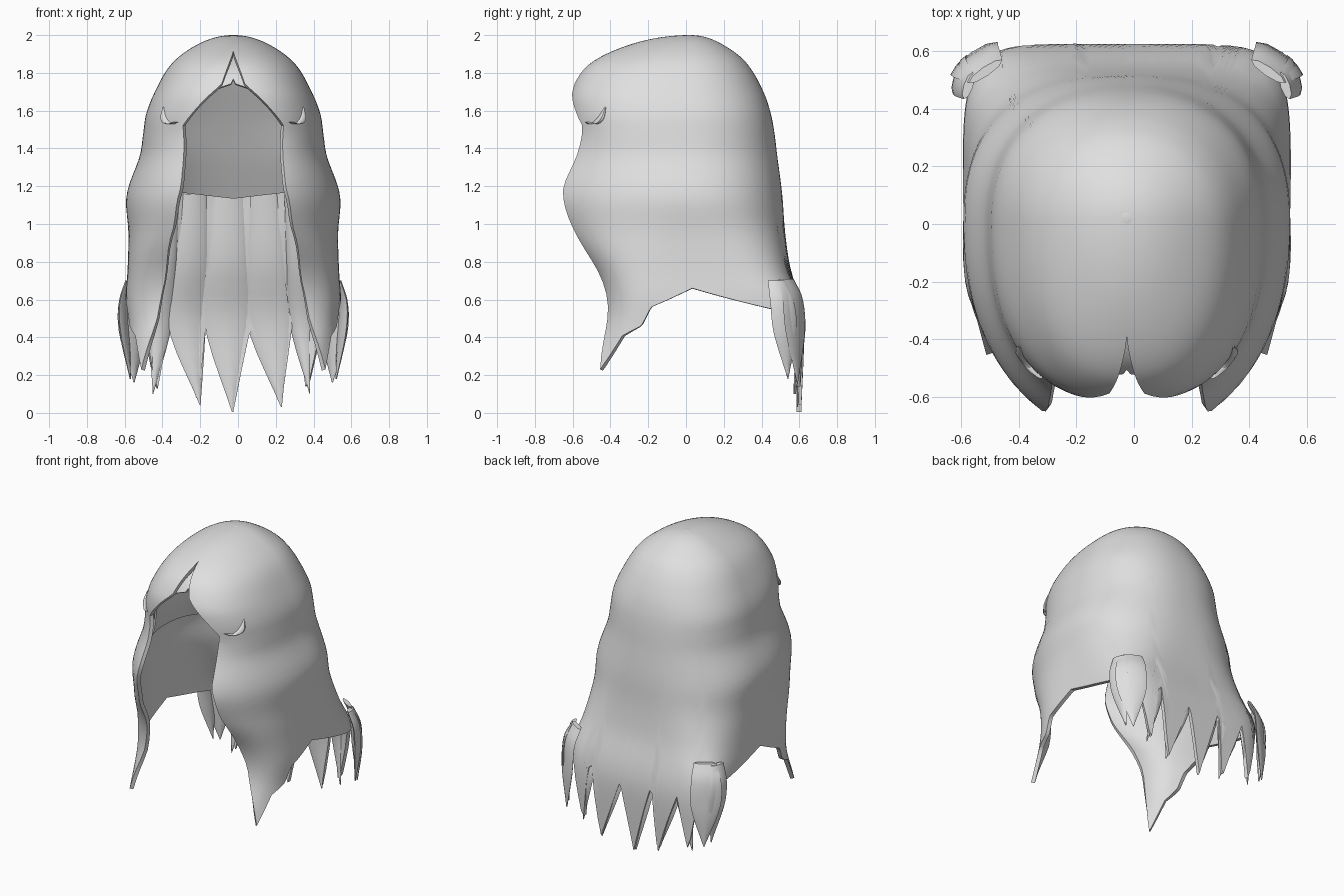
import bpy, bmesh, math
from mathutils import Vector

if "Cube" in bpy.data.objects:
    bpy.data.objects.remove(bpy.data.objects["Cube"])

CX = -0.025  # sideways offset of the head

hair = bpy.data.materials.new("light_grey_hair")
hair.diffuse_color = (0.74, 0.74, 0.74, 1)
hair.use_nodes = True
hair.node_tree.nodes["Principled BSDF"].inputs["Base Color"].default_value = hair.diffuse_color


def smooth(table, t):
    """Smooth interpolation through rows of (key, values...)."""
    t = min(max(t, table[0][0]), table[-1][0])
    i = 0
    while i < len(table) - 2 and t > table[i + 1][0]:
        i += 1
    a, b = table[i], table[i + 1]
    p, n = table[max(i - 1, 0)], table[min(i + 2, len(table) - 1)]
    h = b[0] - a[0]
    k = (t - a[0]) / h
    out = []
    for c in range(1, len(a)):
        ma = (b[c] - p[c]) / (b[0] - p[0]) * h
        mb = (n[c] - a[c]) / (n[0] - a[0]) * h
        out.append((2*k**3 - 3*k*k + 1)*a[c] + (k**3 - 2*k*k + k)*ma
                   + (3*k*k - 2*k**3)*b[c] + (k**3 - k*k)*mb)
    return out


def linear(table, t):
    for a, b in zip(table, table[1:]):
        if t <= b[0]:
            return a[1] + (b[1] - a[1]) * max(0, (t - a[0]) / (b[0] - a[0]))
    return table[-1][1]


def depth(z):
    return math.sqrt(max(0, 2 - z))


# Cross-section by height: half width, front reach, back reach, front and back squareness
section = [(depth(r[0]),) + r[1:] for r in [
    (2.00, 0.002, 0.002, 0.002, 2.0, 2.0),
    (1.95, 0.19, 0.31, 0.18, 2.1, 2.0),
    (1.85, 0.325, 0.51, 0.32, 2.3, 2.1),
    (1.70, 0.415, 0.61, 0.41, 2.5, 2.2),
    (1.58, 0.462, 0.62, 0.45, 2.5, 2.3),
    (1.47, 0.478, 0.61, 0.47, 2.5, 2.3),
    (1.36, 0.495, 0.65, 0.483, 2.3, 2.3),
    (1.15, 0.565, 0.745, 0.51, 2.1, 2.4),
    (0.95, 0.555, 0.66, 0.525, 2.5, 2.9),
    (0.75, 0.560, 0.50, 0.555, 3.4, 4.2),
    (0.60, 0.570, 0.45, 0.60, 3.6, 6.0),
    (0.45, 0.560, 0.47, 0.625, 3.8, 6.5),
    (0.00, 0.545, 0.70, 0.61, 4.0, 6.5)]]

# Angle (from the back) of the front opening by depth below the crown
face_opening = [(depth(z), a) for z, a in [
    (2.0, 180), (1.91, 180), (1.74, 174), (1.52, 154), (1.2, 157),
    (1.0, 153), (0.6, 137), (0.23, 133)]]
cap_opening = [(depth(z), a) for z, a in [
    (2.0, 180), (1.77, 180), (1.73, 168), (1.55, 146), (1.2, 140)]]

# Hem height by signed angle from the back: side edges, then pointed locks across the back
side = [(50, 0.55), (84, 0.66), (107, 0.56), (113, 0.46), (123, 0.41), (135, 0.23)]
outer_hem = [(-a, z) for a, z in reversed(side)] + [
    (-43, 0.54), (-39.5, 0.50), (-35, 0.10), (-28.5, 0.47), (-17, 0.04), (-13, 0.50),
    (0, 0.005), (8.5, 0.46), (23, 0.03), (27.5, 0.57), (33.5, 0.10), (39.5, 0.50),
    (43, 0.54)] + side
cap_hem = [(-135, 1.27), (0, 1.14), (135, 1.27)]


def surface(angle, z, scale=1.0):
    w, f, b, nf, nb = smooth(section, depth(z))
    s, c = math.sin(angle), math.cos(angle)
    d, n = (b, nb) if c > 0 else (f, nf)
    r = scale * (abs(s / w)**n + abs(c / d)**n) ** (-1 / n)
    shift = 0.02 * min(1, max(0, 6 * (z - 1.83)))
    return Vector((CX + r * s, shift + r * c, z))


def back_y(x, z):
    w, f, b, nf, nb = smooth(section, depth(z))
    return b * (1 - min(0.95, abs((x - CX) / w)) ** nb) ** (1 / nb)


def finish(name, bm, thickness=0):
    mesh = bpy.data.meshes.new(name)
    bm.to_mesh(mesh)
    bm.free()
    ob = bpy.data.objects.new(name, mesh)
    bpy.context.collection.objects.link(ob)
    mesh.materials.append(hair)
    bpy.ops.object.select_all(action='DESELECT')
    ob.select_set(True)
    bpy.context.view_layer.objects.active = ob
    if thickness:
        m = ob.modifiers.new("thickness", 'SOLIDIFY')
        m.thickness = thickness
        m.offset = -1
        bpy.ops.object.modifier_apply(modifier=m.name)
    bpy.ops.object.shade_smooth_by_angle(angle=math.radians(40))
    return ob


def shell(name, hem, opening, thickness, scale=1.0, drop=0, slant=0, rows=50, half=90):
    bm = bmesh.new()
    grid = []
    for i in range(rows + 1):
        line = []
        for j in range(-half, half + 1):
            u = j / half
            d = depth(linear(hem, 135 * u)) * i / rows
            a = math.radians(linear(opening, d)) * u
            p = surface(a, 2 - d * d, scale)
            p.z -= drop * max(0, 1 - d / 0.9)
            # a slanted lining leans forward towards its top
            p.y -= slant * max(0, p.y) * max(0, p.z - 1.14)
            line.append(bm.verts.new(p))
        grid.append(line)
    for i in range(rows):
        for j in range(2 * half):
            bm.faces.new((grid[i][j], grid[i][j+1], grid[i+1][j+1], grid[i+1][j]))
    bmesh.ops.remove_doubles(bm, verts=bm.verts, dist=0.0015)
    return finish(name, bm, thickness)


def lock(name, path, width, thick, facing, shape=(0.65, 0.85, 1.0, 0.02), steps=14):
    """Flat pointed lock along a path; facing is its outward angle from the back."""
    across = Vector((math.cos(facing), -math.sin(facing), 0))
    out = Vector((math.sin(facing), math.cos(facing), 0))
    keys = [(i,) + tuple(p) + (w,) for i, (p, w) in enumerate(zip(path, shape))]
    bm = bmesh.new()
    rings = []
    for i in range(steps + 1):
        x, y, z, w = smooth(keys, (len(keys) - 1) * i / steps)
        w = max(w, 0.02)
        ring = []
        for k in range(8):
            a = math.tau * k / 8
            p = Vector((x, y, z)) + across * (math.cos(a) * width * w)
            ring.append(bm.verts.new(p + out * (math.sin(a) * thick * min(1, w + 0.2))))
        rings.append(ring)
    for r, q in zip(rings, rings[1:]):
        for k in range(8):
            bm.faces.new((r[k], r[(k+1) % 8], q[(k+1) % 8], q[k]))
    bm.faces.new(rings[0])
    bm.faces.new(rings[-1])
    bmesh.ops.recalc_face_normals(bm, faces=bm.faces)
    return finish(name, bm)


# Main hair with parted fringe, side curtains and pointed back; slanted lining inside
shell("main_hair", outer_hem, face_opening, 0.025)
shell("inner_cap", cap_hem, cap_opening, 0.012, 0.90, 0.05, 1.0, 30, 30)

# Folds inside the back, one per pointed lock: middle x, tip x, tip height, half width
for i, (x, tx, tz, w) in enumerate([
        (-0.41, -0.45, 0.10, 0.06), (-0.27, -0.20, 0.04, 0.10), (-0.06, -0.03, 0.005, 0.115),
        (0.16, 0.23, 0.03, 0.11), (0.33, 0.38, 0.10, 0.055)]):
    path = [(px, back_y(px, z) - inset, z) for px, z, inset in
            ((x * 0.85, 1.16, 0.035), (x * 0.92, 0.80, 0.03), (x, 0.46, 0.022), (tx, tz, 0.022))]
    lock(f"back_fold_{i + 1}", path, w, 0.018, (x - CX) * 0.5)

for s, label in ((-1, "left"), (1, "right")):
    # Broad flared locks wrapping each back corner
    lock(f"corner_lock_{label}",
         [(CX + s*0.49, 0.53, 0.71), (CX + s*0.525, 0.565, 0.60),
          (CX + s*0.53, 0.58, 0.42), (CX + s*0.525, 0.59, 0.16)],
         0.10, 0.018, s * 0.6, (0.7, 0.95, 0.9, 0.02))
    lock(f"side_lock_{label}",
         [(CX + s*0.55, 0.48, 0.70), (CX + s*0.58, 0.51, 0.58),
          (CX + s*0.575, 0.525, 0.42), (CX + s*0.545, 0.54, 0.18)],
         0.07, 0.018, s * 1.25, (0.7, 0.95, 0.9, 0.02))
    # Small upturned flick at the end of each fringe half
    p = [surface(math.radians(d) * s, z, 1.0) for d, z in
         ((150, 1.54), (145, 1.53), (141, 1.56), (139, 1.62))]
    lock(f"fringe_flick_{label}", p, 0.03, 0.016, math.radians(139) * s, (0.5, 1.0, 0.8, 0.1))

# Small whorl at the crown
bm = bmesh.new()
bmesh.ops.create_cone(bm, cap_ends=True, segments=16, radius1=0.055, radius2=0.018, depth=0.012)
bmesh.ops.translate(bm, verts=bm.verts, vec=(CX, 0.02, 1.994))
finish("crown_whorl", bm)
